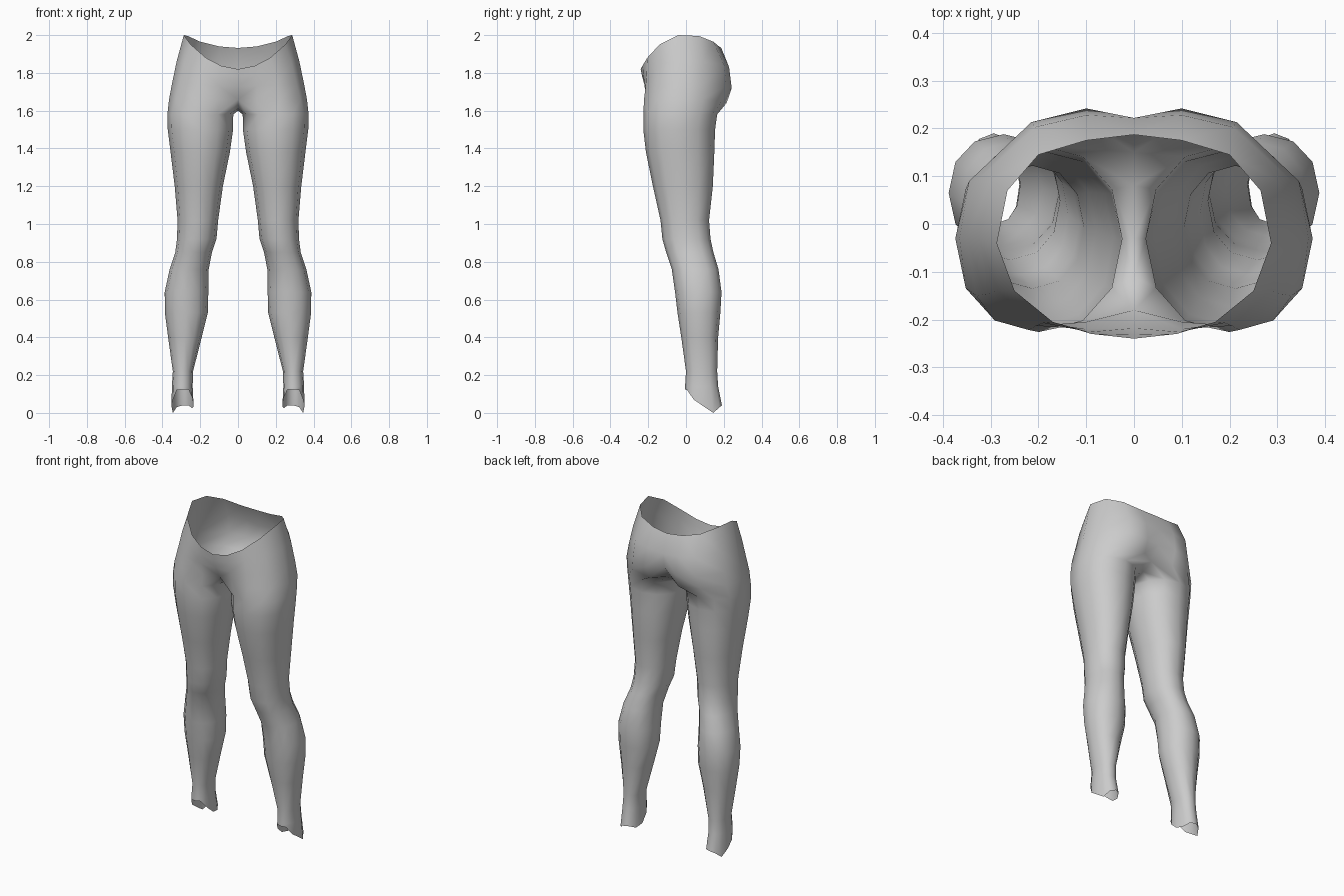
import bpy, bmesh, math

SIDES = 12


def leg_ring(x_in, x_out, y_front, y_back, heights):
    # Slightly boxy oval, starting at the inner front and running round the outside
    pts = []
    for i in range(SIDES):
        a = math.radians(240 + 30 * i)
        c, s = math.cos(a), math.sin(a)
        c = math.copysign(abs(c) ** 0.92, c)
        s = math.copysign(abs(s) ** 0.92, s)
        pts.append(((x_in + x_out) / 2 + (x_out - x_in) / 2 * c,
                    (y_front + y_back) / 2 + (y_back - y_front) / 2 * s,
                    heights[i]))
    return pts


# Leg sections: z, inner x, outer x, front y, back y
leg = [
    (0.14, 0.240, 0.350, -0.005, 0.170),
    (0.22, 0.238, 0.345, 0.000, 0.165),
    (0.40, 0.192, 0.370, -0.025, 0.170),
    (0.53, 0.160, 0.387, -0.045, 0.182),
    (0.64, 0.157, 0.388, -0.058, 0.188),
    (0.76, 0.155, 0.362, -0.075, 0.172),
    (0.85, 0.138, 0.332, -0.105, 0.145),
    (0.92, 0.114, 0.323, -0.125, 0.130),
    (1.02, 0.105, 0.320, -0.135, 0.122),
    (1.20, 0.080, 0.335, -0.175, 0.142),
    (1.38, 0.043, 0.357, -0.212, 0.150),
    (1.50, 0.026, 0.372, -0.226, 0.154),
    (1.58, 0.025, 0.374, -0.226, 0.165),
]
# Ragged hem, raised over the instep
hem = [0.125, 0.125, 0.12, 0.07, 0.035, 0.0, 0.03, 0.04, 0.04, 0.025, 0.035, 0.08]
rings = [leg_ring(0.235, 0.352, -0.005, 0.190, hem)]
rings += [leg_ring(*r[1:], [r[0]] * SIDES) for r in leg]

# Hip sections, front centre round the outside to back centre
low_hip = [(0, -.18, 1.66), (.10, -.205, 1.66), (.22, -.222, 1.66),
           (.33, -.15, 1.66), (.365, -.03, 1.66), (.345, .09, 1.66),
           (.235, .190, 1.65), (.10, .215, 1.64), (0, .15, 1.65)]
mid_hip = [(0, -.218, 1.73), (.10, -.220, 1.73), (.205, -.213, 1.74),
           (.31, -.147, 1.74), (.35, -.03, 1.74), (.33, .09, 1.74),
           (.215, .213, 1.73), (.10, .242, 1.72), (0, .212, 1.73)]
high_hip = [(0, -.232, 1.78), (.095, -.226, 1.79), (.19, -.207, 1.82),
            (.285, -.14, 1.85), (.325, -.03, 1.86), (.30, .09, 1.86),
            (.207, .203, 1.84), (.10, .228, 1.83), (0, .222, 1.82)]
waist = [(0, -.24, 1.82), (.09, -.23, 1.838), (.17, -.205, 1.88),
         (.25, -.14, 1.95), (.287, -.04, 2.0), (.265, .07, 1.995),
         (.20, .145, 1.965), (.10, .175, 1.94), (0, .187, 1.932)]
# Crotch seam closes the top of the leg along the centre line
crotch = [(0, .08, 1.615), (0, -.03, 1.60), (0, -.11, 1.61)]
rings += [low_hip + crotch, mid_hip, high_hip, waist]

# Skin neighbouring sections
bm = bmesh.new()
loops = [[bm.verts.new(p) for p in r] for r in rings]
for a, b in zip(loops, loops[1:]):
    closed = len(b) == SIDES
    for i in range(len(b) if closed else len(b) - 1):
        j = (i + 1) % len(b)
        bm.faces.new((a[i], a[j], b[j], b[i]))
for f in bm.faces:
    f.smooth = True
mesh = bpy.data.meshes.new("leggings")
bm.to_mesh(mesh)
bm.free()

# Mirror the second leg
leggings = bpy.data.objects.new("leggings", mesh)
bpy.context.collection.objects.link(leggings)
mirror = leggings.modifiers.new("mirror", 'MIRROR')
mirror.use_clip = True
mirror.merge_threshold = 0.001
